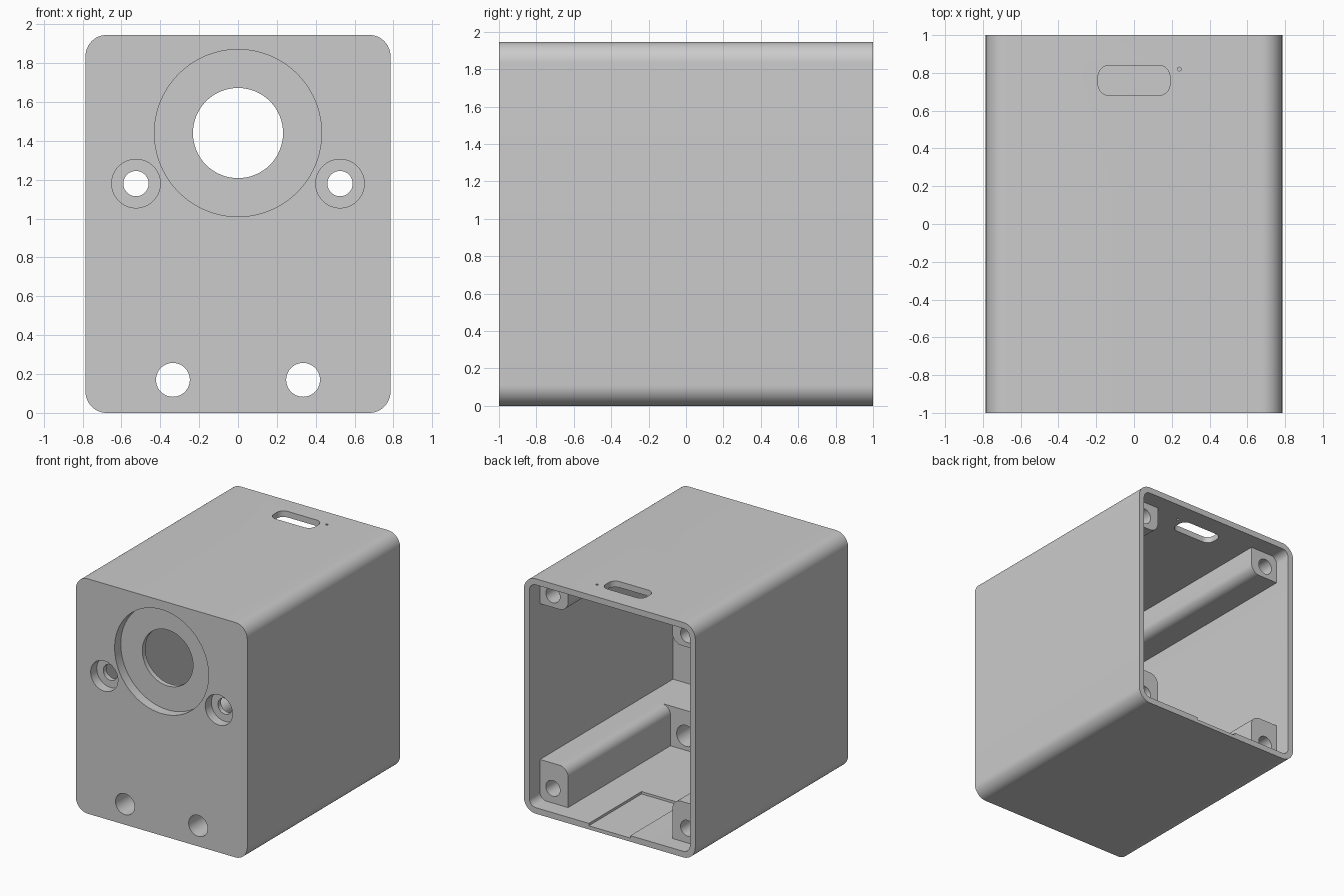
import bpy, bmesh
from math import sin, cos, pi, radians

if "Cube" in bpy.data.objects:
    bpy.data.objects.remove(bpy.data.objects["Cube"], do_unlink=True)

W, H, WALL = 0.785, 1.945, 0.05      # half width, height, wall thickness
FRONT_IN = -0.88                     # inner face of the front wall

grey = bpy.data.materials.new("plain grey")
grey.use_nodes = True
COLOR = (0.6, 0.6, 0.6, 1)
grey.diffuse_color = COLOR
grey.node_tree.nodes["Principled BSDF"].inputs["Base Color"].default_value = COLOR


def rounded_rect(x0, x1, z0, z1, radii, steps=12):
    """Outline with one radius per corner: low-left, low-right, top-right, top-left."""
    corners = [(x0, z0, 1, 1), (x1, z0, -1, 1), (x1, z1, -1, -1), (x0, z1, 1, -1)]
    pts = []
    for i, ((x, z, sx, sz), r) in enumerate(zip(corners, radii)):
        if r == 0:
            pts.append((x, z))
            continue
        for k in range(steps + 1):
            a = pi + i * pi / 2 + k * pi / 2 / steps
            pts.append((x + sx * r + r * cos(a), z + sz * r + r * sin(a)))
    return pts


def circle(x, z, r, n=64):
    return [(x + r * cos(2 * pi * k / n), z + r * sin(2 * pi * k / n)) for k in range(n)]


def prism(name, outline, lo, hi, axis="y"):
    """Extrude an outline along y (outline in x, z) or along z (outline in x, y)."""
    bm = bmesh.new()
    rings = [[bm.verts.new((a, d, b) if axis == "y" else (a, b, d)) for a, b in outline]
             for d in (lo, hi)]
    for ring in rings:
        bm.faces.new(ring)
    n = len(outline)
    for i in range(n):
        j = (i + 1) % n
        bm.faces.new((rings[0][i], rings[0][j], rings[1][j], rings[1][i]))
    bmesh.ops.recalc_face_normals(bm, faces=bm.faces)
    mesh = bpy.data.meshes.new(name)
    bm.to_mesh(mesh)
    bm.free()
    mesh.materials.append(grey)
    obj = bpy.data.objects.new(name, mesh)
    bpy.context.collection.objects.link(obj)
    return obj


def select_only(obj):
    bpy.ops.object.select_all(action="DESELECT")
    obj.select_set(True)
    bpy.context.view_layer.objects.active = obj


def combine(obj, others, operation="DIFFERENCE"):
    """Apply booleans in order and remove the helper objects."""
    for other in others:
        other.hide_render = True
        mod = obj.modifiers.new("bool", "BOOLEAN")
        mod.operation, mod.solver, mod.object = operation, "EXACT", other
        select_only(obj)
        bpy.ops.object.modifier_apply(modifier=mod.name)
        bpy.data.objects.remove(other, do_unlink=True)


# Hollow housing, open at the back
housing = prism("housing", rounded_rect(-W, W, 0, H, [0.11] * 4), -1, 1)
cavity = rounded_rect(-W + WALL, W - WALL, WALL, H - WALL, [0.06] * 4)
combine(housing, [prism("cavity_cutter", cavity, FRONT_IN, 1.1)])

# Blocks behind the lower front holes
for s in (-1, 1):
    x0, x1 = sorted((s * 0.2, s * 0.6))
    radii = [0, 0, 0, 0.08] if s > 0 else [0, 0, 0.08, 0]
    block = prism("front_block", rounded_rect(x0, x1, 0.03, 0.38, radii), -0.95, -0.48)
    combine(housing, [block], "UNION")

# Lens recess and opening, top slot, indicator hole, shallow floor recess
cutters = [
    prism("lens_recess", circle(0, 1.44, 0.43, 96), -1.1, -0.92),
    prism("lens_hole", circle(0, 1.44, 0.232), -1.1, -0.8),
    prism("top_slot", rounded_rect(-0.19, 0.19, 0.68, 0.84, [0.06] * 4), 1.85, 2.1, "z"),
    prism("indicator_hole", circle(0.24, 0.82, 0.01, 16), 1.85, 2.1, "z"),
    prism("floor_recess", rounded_rect(-0.19, 0.19, 0.31, 1.1, [0] * 4), 0.03, 0.1, "z"),
]
# Counterbored side holes and lower through holes
for s in (-1, 1):
    cutters += [
        prism("side_recess", circle(s * 0.525, 1.18, 0.125), -1.1, -0.92),
        prism("side_hole", circle(s * 0.525, 1.18, 0.065), -1.1, -0.8),
        prism("lower_hole", circle(s * 0.335, 0.17, 0.087), -1.1, -0.4),
    ]
combine(housing, cutters)

# Four full-length screw rails in the inner corners, rounded on the free edge
parts = [housing]
for s, side in ((-1, "right"), (1, "left")):
    x0, x1 = sorted((s * 0.478, s * 0.75))
    for level, z0, z1, hole_z in (("lower", 0.035, 0.38, 0.172), ("upper", 1.67, 1.91, 1.773)):
        radii = [0] * 4
        free = {("lower", 1): 3, ("lower", -1): 2, ("upper", 1): 0, ("upper", -1): 1}
        radii[free[level, s]] = 0.08
        rail = prism(f"{level}_{side}_rail", rounded_rect(x0, x1, z0, z1, radii),
                     FRONT_IN - 0.03, 0.86)
        combine(rail, [prism("screw_hole", circle(s * 0.617, hole_z, 0.065, 48), 0.4, 1)])
        parts.append(rail)

for part in parts:
    select_only(part)
    bpy.ops.object.shade_smooth_by_angle(angle=radians(30))
